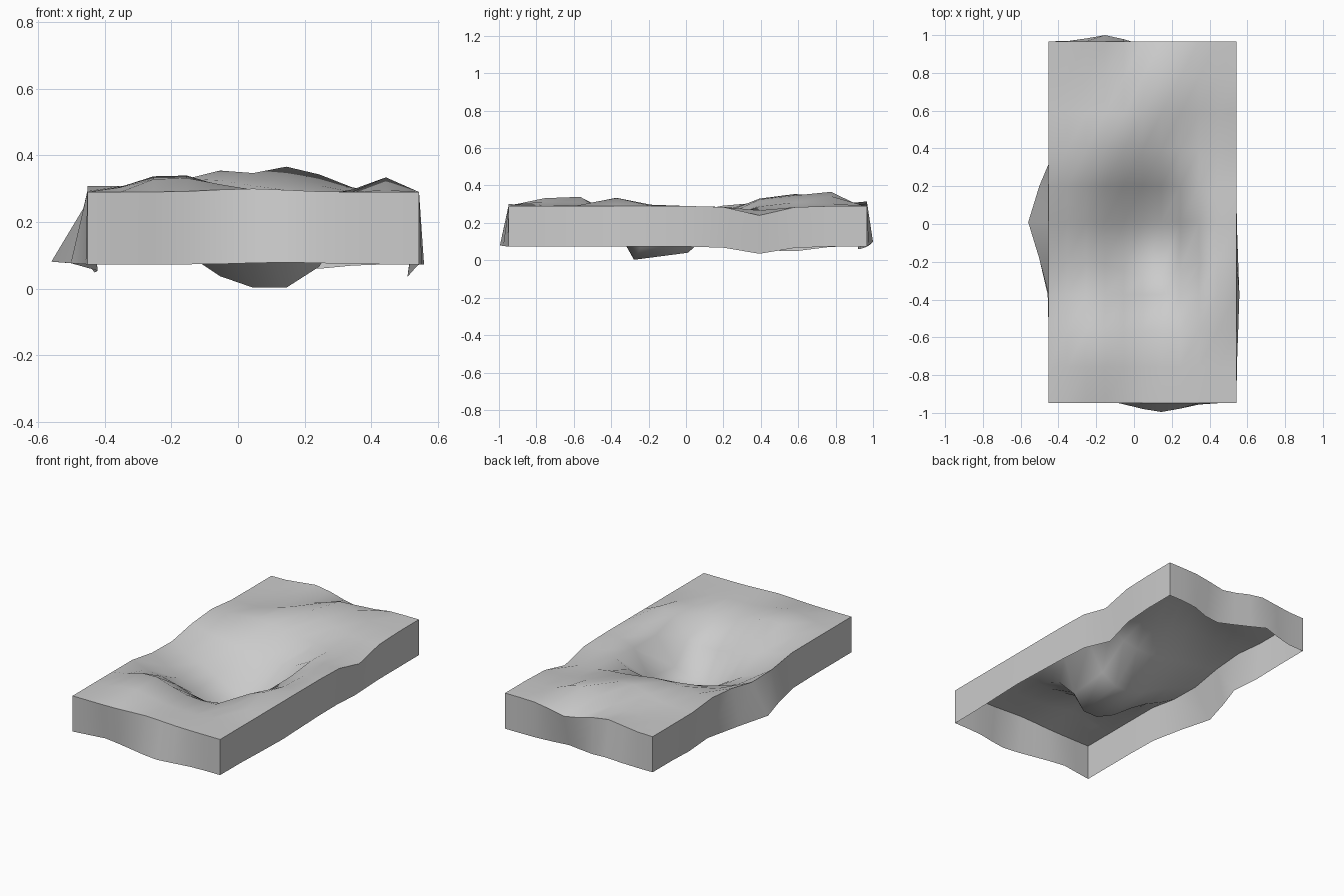
import bpy, bmesh, math

if "Cube" in bpy.data.objects:
    bpy.data.objects.remove(bpy.data.objects["Cube"])

N = 10
X0, X1, Y0, Y1 = -0.452, 0.543, -0.948, 0.967
TOP, BASE = 0.29, 0.073

# Bowl depth profile across x (left to right) and along y (front to back)
BOWL_X = [0.15, 0.30, 0.45, 0.65, 0.88, 1, 1, 0.78, 0.15, 0, 0]
BOWL_Y = [0, 0, 0.05, 0.42, 1, 0.87, 0.30, 0, 0, 0, 0]


def bump(t, centre, width, height):
    return height * math.exp(-((t - centre) / width) ** 2)


def hill(x, y, cx, cy, wx, wy, height):
    return bump(x, cx, wx, height) * bump(y, cy, wy, 1)


# Rim height: gentle rises and dips along the border
def rim(i, j, x, y):
    if j in (0, N) and i in (0, N):
        return 0.0
    if i == N:
        return bump(y, 0.395, 0.13, -0.05)
    if i == 0:
        return bump(y, -0.08, 0.14, -0.05) + bump(y, 0.36, 0.12, 0.02)
    if j == N:
        return bump(x, -0.157, 0.12, 0.025) + bump(x, 0.142, 0.12, -0.035)
    return bump(x, 0.04, 0.15, 0.01)


# Rolling surface: a deep bowl between hills at both ends
def ground(i, j, x, y):
    u, v = i / N, j / N
    fade = min(1, 8 * min(u, 1 - u)) * min(1, 8 * min(v, 1 - v))
    h = hill(x, y, -0.19, -0.65, 0.17, 0.19, 0.075)    # front hill
    h += hill(x, y, 0.44, -0.37, 0.11, 0.14, 0.055)    # right knoll
    h += hill(x, y, 0.16, 0.76, 0.14, 0.16, 0.095)     # back hill
    h += hill(x, y, -0.04, 0.58, 0.14, 0.15, 0.06)     # shoulder of the back hill
    h += hill(x, y, -0.20, 0.40, 0.22, 0.12, 0.035)    # ridge behind bowl
    h += hill(x, y, 0.42, 0.40, 0.12, 0.16, -0.03)     # low ground on the right
    return fade * h - 0.287 * BOWL_X[i] * BOWL_Y[j]


bm = bmesh.new()
grid = []
for j in range(N + 1):
    row = []
    for i in range(N + 1):
        x, y = X0 + (X1 - X0) * i / N, Y0 + (Y1 - Y0) * j / N
        border = i in (0, N) or j in (0, N)
        z = TOP + (rim(i, j, x, y) if border else ground(i, j, x, y))
        # the bowl floor leans toward the front
        lean = 0 if border or j != 4 else bump(x, 0.09, 0.22, -0.10)
        row.append(bm.verts.new((x, y + lean, z)))
    grid.append(row)
for j in range(N):
    for i in range(N):
        bm.faces.new((grid[j][i], grid[j][i + 1], grid[j + 1][i + 1], grid[j + 1][i]))


# Lower hem of the skirt: outward bulge and height for each side
def hem(side, v):
    x, y, z = v.co.x, v.co.y, BASE
    if side == "front":
        y -= bump(x, 0.142, 0.15, 0.047) - bump(x, -0.25, 0.12, 0.03)
        z += bump(x, 0.142, 0.15, 0.006)
    elif side == "back":
        y += bump(x, -0.157, 0.11, 0.033) - bump(x, 0.17, 0.13, 0.05)
        z += bump(x, -0.157, 0.10, 0.025) - bump(x, 0.2, 0.12, 0.015)
    elif side == "left":
        x -= bump(y, 0.012, 0.22, 0.108) - bump(y, 0.46, 0.15, 0.045)
        z += bump(y, 0.012, 0.22, 0.008) - bump(y, 0.5, 0.14, 0.035)
    else:
        x += bump(y, -0.38, 0.25, 0.015) - bump(y, 0.395, 0.15, 0.035)
        z -= bump(y, 0.395, 0.14, 0.038)
    return x, y, z


# Skirt walls, open underneath
sides = {
    "front": grid[0],
    "right": [r[N] for r in grid],
    "back": grid[N][::-1],
    "left": [r[0] for r in grid][::-1],
}
corners = {}
for name, ring in sides.items():
    low = []
    for k, v in enumerate(ring):
        if k in (0, N):
            if v not in corners:
                corners[v] = bm.verts.new((v.co.x, v.co.y, BASE))
            low.append(corners[v])
        else:
            low.append(bm.verts.new(hem(name, v)))
    for k in range(N):
        bm.faces.new((low[k], low[k + 1], ring[k + 1], ring[k]))

mesh = bpy.data.meshes.new("terrain_slab")
bm.to_mesh(mesh)
bm.free()
slab = bpy.data.objects.new("terrain_slab", mesh)
bpy.context.collection.objects.link(slab)
bpy.context.view_layer.objects.active = slab
slab.select_set(True)
bpy.ops.object.shade_smooth_by_angle(angle=math.radians(60))
